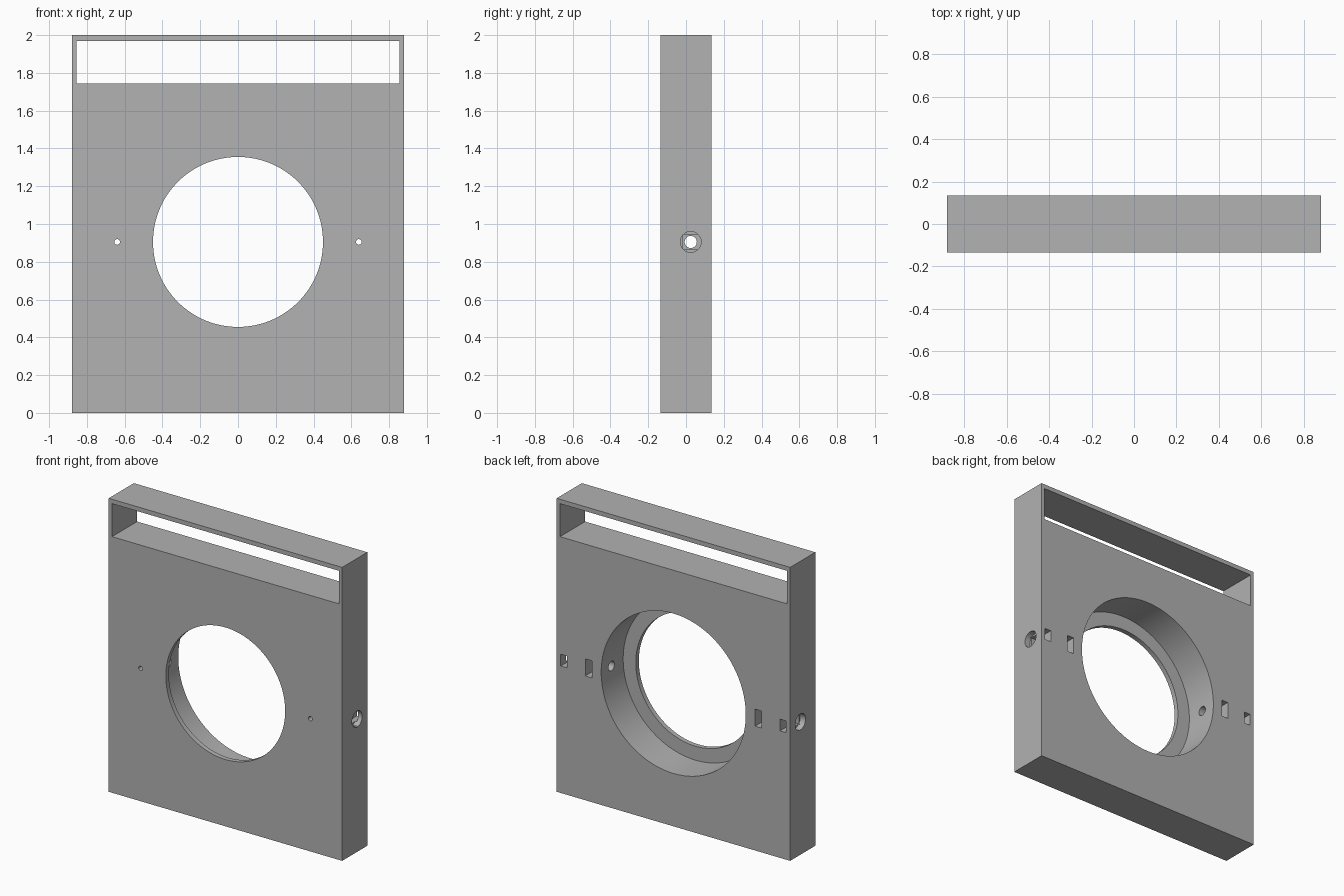
import bpy
import math

# Remove the default cube
cube = bpy.data.objects.get("Cube")
if cube:
    bpy.data.objects.remove(cube, do_unlink=True)

W, D, H = 0.88, 0.135, 2.0      # half width, half depth, height
AXIS_Z, BORE_Y = 0.905, 0.025   # height of the openings, depth of the side bores

grey = bpy.data.materials.new("matte grey")
grey.use_nodes = True
grey.diffuse_color = (0.445, 0.445, 0.445, 1)
grey.node_tree.nodes["Principled BSDF"].inputs["Base Color"].default_value = grey.diffuse_color


def box(name, x, y, z):
    """Box spanning the given (low, high) ranges."""
    spans = (x, y, z)
    bpy.ops.mesh.primitive_cube_add(size=1, location=[(a + b) / 2 for a, b in spans])
    ob = bpy.context.object
    ob.name = name
    ob.scale = [b - a for a, b in spans]
    bpy.ops.object.transform_apply(location=True, rotation=True, scale=True)
    return ob


def rod(name, radius, axis, span, other, sides=48):
    """Cylinder at opening height along x or y, 'other' being its remaining coordinate."""
    mid, length = sum(span) / 2, span[1] - span[0]
    if axis == "x":
        loc, rot = (mid, other, AXIS_Z), (0, math.pi / 2, 0)
    else:
        loc, rot = (other, mid, AXIS_Z), (math.pi / 2, 0, 0)
    bpy.ops.mesh.primitive_cylinder_add(vertices=sides, radius=radius, depth=length,
                                        location=loc, rotation=rot)
    ob = bpy.context.object
    ob.name = name
    bpy.ops.object.transform_apply(location=True, rotation=True, scale=True)
    return ob


def cut(target, cutter):
    mod = target.modifiers.new("cut", "BOOLEAN")
    mod.operation, mod.solver, mod.object = "DIFFERENCE", "EXACT", cutter
    bpy.context.view_layer.objects.active = target
    bpy.ops.object.modifier_apply(modifier=mod.name)
    bpy.data.objects.remove(cutter, do_unlink=True)


# Main slab
panel = box("mounting_panel", (-W, W), (-D, D), (0, H))
panel.data.materials.append(grey)

# Wide slot under the top edge
cut(panel, box("top_window", (-0.855, 0.855), (-1, 1), (1.745, 1.97)))

# Round opening with a thin lip left at the front
cut(panel, rod("round_opening", 0.45, "y", (-1, 1), 0, 128))
cut(panel, rod("rear_recess", 0.545, "y", (-D + 0.033, 1), 0, 128))

for s in (-1, 1):
    # Side bore with a wider shallow mouth
    cut(panel, rod("side_bore", 0.032, "x", sorted((s * 0.4, s)), BORE_Y))
    cut(panel, rod("bore_mouth", 0.055, "x", sorted((s * 0.84, s)), BORE_Y))
    # Pockets open to the rear
    cut(panel, box("inner_pocket", sorted((s * 0.615, s * 0.665)), (BORE_Y - 0.06, 1),
                   (AXIS_Z - 0.058, AXIS_Z + 0.058)))
    cut(panel, box("outer_pocket", sorted((s * 0.803, s * 0.85)), (BORE_Y - 0.04, 1),
                   (AXIS_Z - 0.04, AXIS_Z + 0.04)))
    # Pin hole from the front into the inner pocket
    cut(panel, rod("pin_hole", 0.015, "y", (-1, 0), s * 0.64, 24))

# Smooth the bores, keep the edges sharp
bpy.ops.object.select_all(action="DESELECT")
panel.select_set(True)
bpy.context.view_layer.objects.active = panel
bpy.ops.object.shade_smooth_by_angle(angle=math.radians(30))
